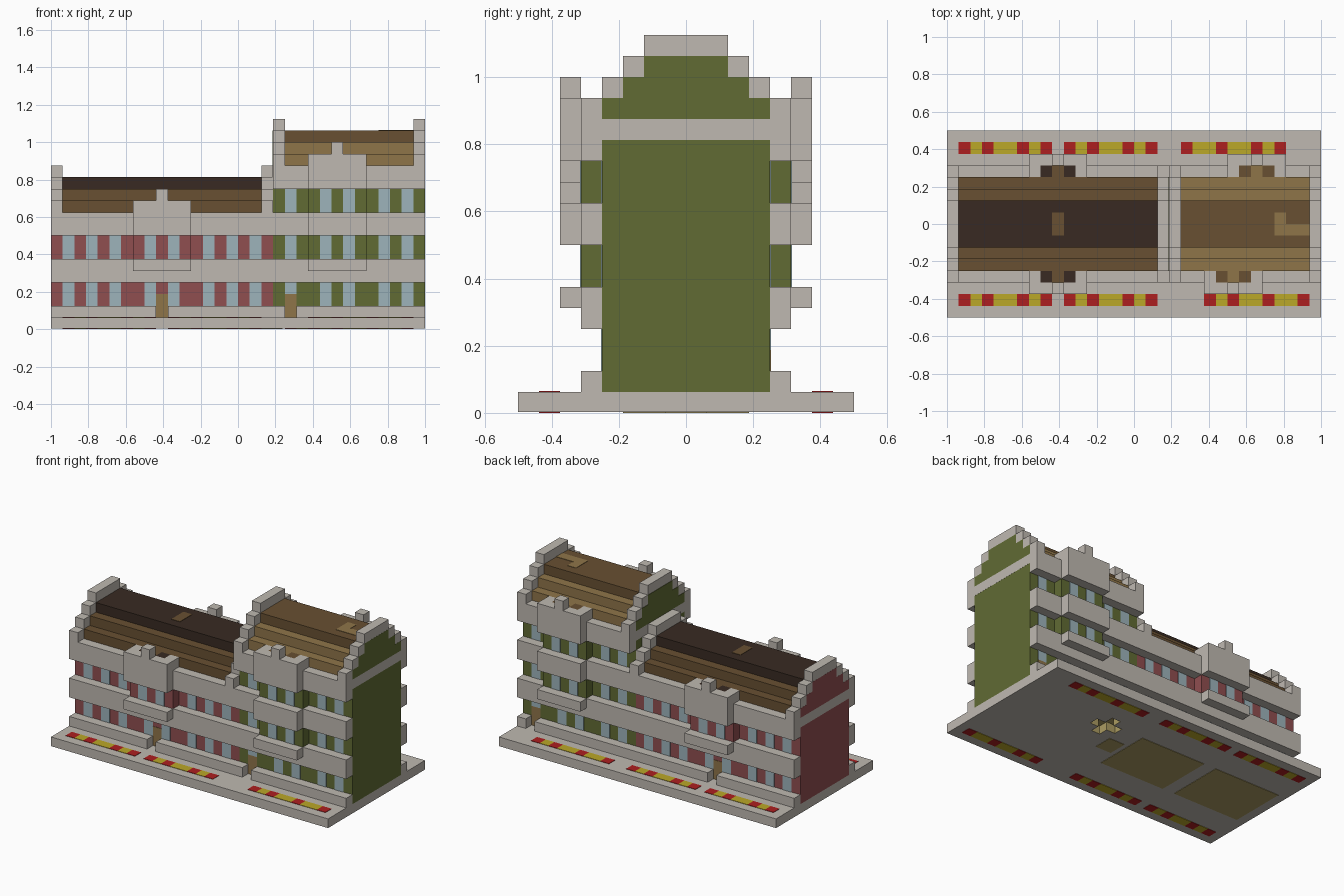
import bpy
import bmesh
from mathutils import Vector

old = bpy.data.objects.get("Cube")
if old:
    bpy.data.objects.remove(old, do_unlink=True)

U = 1 / 16      # one building block
PAINT = 0.04    # plate thickness in blocks

COLOURS = {
    "stone": (191, 185, 177), "green_wall": (97, 107, 52), "red_wall": (144, 78, 80),
    "glass": (157, 180, 187), "dark_roof": (56, 42, 34), "brown_roof": (104, 80, 50),
    "tan_wood": (143, 117, 73), "red_flower": (174, 30, 32),
    "yellow_flower": (187, 168, 40), "sand_floor": (172, 156, 98),
}


def linear(c):
    c /= 255
    return c / 12.92 if c <= 0.04045 else ((c + 0.055) / 1.055) ** 2.4


MATERIALS = []
for colour_name, rgb in COLOURS.items():
    mat = bpy.data.materials.new(colour_name)
    mat.use_nodes = True
    value = (*[linear(c) for c in rgb], 1)
    mat.diffuse_color = value
    mat.node_tree.nodes["Principled BSDF"].inputs["Base Color"].default_value = value
    MATERIALS.append(mat)
INDEX = {n: i for i, n in enumerate(COLOURS)}


def part(name, boxes):
    """Make one object from (x range, y range, z range, colour) boxes in block units."""
    bm = bmesh.new()
    for xs, ys, zs, colour in boxes:
        lo = Vector((min(xs) - 16, min(ys) - 8, min(zs))) * U
        hi = Vector((max(xs) - 16, max(ys) - 8, max(zs))) * U
        verts = bmesh.ops.create_cube(bm, size=1)["verts"]
        for v in verts:
            v.co = Vector([lo[i] if v.co[i] < 0 else hi[i] for i in range(3)])
        for f in {f for v in verts for f in v.link_faces}:
            f.material_index = INDEX[colour]
    mesh = bpy.data.meshes.new(name)
    bm.to_mesh(mesh)
    bm.free()
    for m in MATERIALS:
        mesh.materials.append(m)
    obj = bpy.data.objects.new(name, mesh)
    bpy.context.collection.objects.link(obj)
    return obj


def wing(name, x0, x1, floors, wall, slope, ridge, bay, door, windows):
    top = floors * 4 + 2
    ends = (x0, x1)

    # Solid core between the gable ends
    part(name + "_walls", [(ends, (4, 12), (1, top), wall)])

    # Stepped roof
    inner = (x0 + 1, x1 - 1)
    part(name + "_roof", [
        (inner, (4 + i, 12 - i), (top + i, top + i + 1), ridge if i == 2 else slope)
        for i in range(3)])

    # Stepped gables
    part(name + "_gables", [
        ((x, x + 1), (3 + i, 13 - i), (top + i, top + i + 1), "stone")
        for x in (x0, x1 - 1) for i in range(4)])

    # Painted gable faces and the stone course under them
    plates = []
    for x, out in ((x0, -PAINT), (x1, PAINT)):
        if x == 19 and x0 == 0:
            continue
        span = (x, x + (out if 0 < x < 32 else out / 4))
        plates.append((span, (4, 12), (top - 1, top), "stone"))
        plates += [(span, (4 + i, 12 - i), (top + i, top + i + 1), wall) for i in range(3)]
    part(name + "_gable_paint", plates)

    # Both long sides; the back is the front turned half round
    for side in ("front", "back"):
        def place(boxes):
            if side == "front":
                return boxes
            return [([x0 + x1 - x for x in xs], [16 - y for y in ys], zs, c)
                    for xs, ys, zs, c in boxes]

        label = f"{name}_{side}_"
        bay_x = (bay, bay + 5)
        levels = range(1, floors)

        bands = [((x0, door), (3, 4), (1, 2), "stone"), ((door + 1, x1), (3, 4), (1, 2), "stone")]
        bands += [(ends, (3, 4), (4 * k, 4 * k + 2), "stone") for k in range(1, floors + 1)]
        part(label + "bands", place(bands))

        # Projecting bay with balconies, parapet and finial
        boxes = [(bay_x, (3, 4), (4 * k + 2, 4 * k + 4), wall) for k in levels]
        boxes += [(bay_x, (2, 3), (4 * k + (k == 1), 4 * k + 2), "stone") for k in levels]
        boxes += [
            (bay_x, (2, 3), (top - 2, top + 1), "stone"),
            ((bay + 2, bay + 3), (2, 3), (top + 1, top + 2), "stone"),
            ((bay, bay + 1), (3, 4), (top, top + 1), "stone"),
            ((bay + 4, bay + 5), (3, 4), (top, top + 1), "stone"),
        ]
        part(label + "bay", place(boxes))

        part(label + "dormer_roof", place([
            ((bay + i, bay + i + 1), (3, 4), (top, top + 1), slope if i == 2 else ridge)
            for i in (1, 2, 3)]))

        panes = []
        for k in range(floors):
            for x in windows:
                y = 3 if k and bay <= x < bay + 5 else 4
                low = 3 if k == 0 and x == door else 4 * k + 2
                panes.append(((x, x + 1), (y - PAINT, y), (low, 4 * k + 4), "glass"))
        part(label + "windows", place(panes))
        part(label + "door", place([((door, door + 1), (4 - PAINT, 4), (1, 3), "tan_wood")]))


wing("low_wing", 0, 19, 2, "red_wall", "brown_roof", "dark_roof",
     7, 9, (1, 3, 5, 8, 10, 13, 15, 17))
wing("tall_wing", 19, 32, 3, "green_wall", "tan_wood", "brown_roof",
     22, 20, (20, 23, 25, 28, 30))

# Worn patches on the roof ridges
part("low_roof_patch", [((9, 10), (7, 9), (13, 13 + PAINT), "brown_roof")])
part("tall_roof_patch", [((28, 29), (7, 9), (17, 17 + PAINT), "tan_wood"),
                         ((29, 31), (7, 8), (17, 17 + PAINT), "tan_wood")])

# Ground slab with floor patches underneath and a small opening
slab = part("ground_slab", [((0, 32), (0, 16), (PAINT, 1), "stone")])
floor = part("floor_patches", [
    ((1, 8.6), (5, 11), (0, PAINT), "sand_floor"),
    ((10, 17.5), (5, 11), (0, PAINT), "sand_floor"),
    ((19.8, 30.2), (5, 11), (0, PAINT), "sand_floor"),
    ((19.8, 21), (4, 5), (0, PAINT), "sand_floor"),
    ((18, 19.8), (7, 9), (0, PAINT), "sand_floor")])
for i, (xs, ys) in enumerate([((20, 23), (10, 11)), ((21, 22), (9, 12))]):
    cutter = part("opening_cutter", [(xs, ys, (-1, 0.9), "sand_floor")])
    cutter.hide_render = True
    for target in (slab, floor):
        mod = target.modifiers.new("opening", "BOOLEAN")
        mod.operation = "DIFFERENCE"
        mod.solver = "EXACT"
        mod.object = cutter
        bpy.context.view_layer.objects.active = target
        bpy.ops.object.modifier_apply(modifier=mod.name)
    bpy.data.objects.remove(cutter, do_unlink=True)

# Flower beds, showing on both faces of the slab
BEDS = [(1, "RYRYYRYR"), (10, "RYRYYRYR"), (22, "RYRYYRYYR")]
flowers = []
for start, row in BEDS:
    for i, letter in enumerate(row):
        x = start + i
        back_x = 50 - x if start > 19 else 18 - x if start == 1 else x
        if start == 1:
            back_x = x
        colour = "red_flower" if letter == "R" else "yellow_flower"
        for px, y in ((x, 1), (back_x, 14)):
            for z in (0, 1):
                flowers.append(((px, px + 1), (y, y + 1), (z, z + PAINT), colour))
part("flower_beds", flowers)
